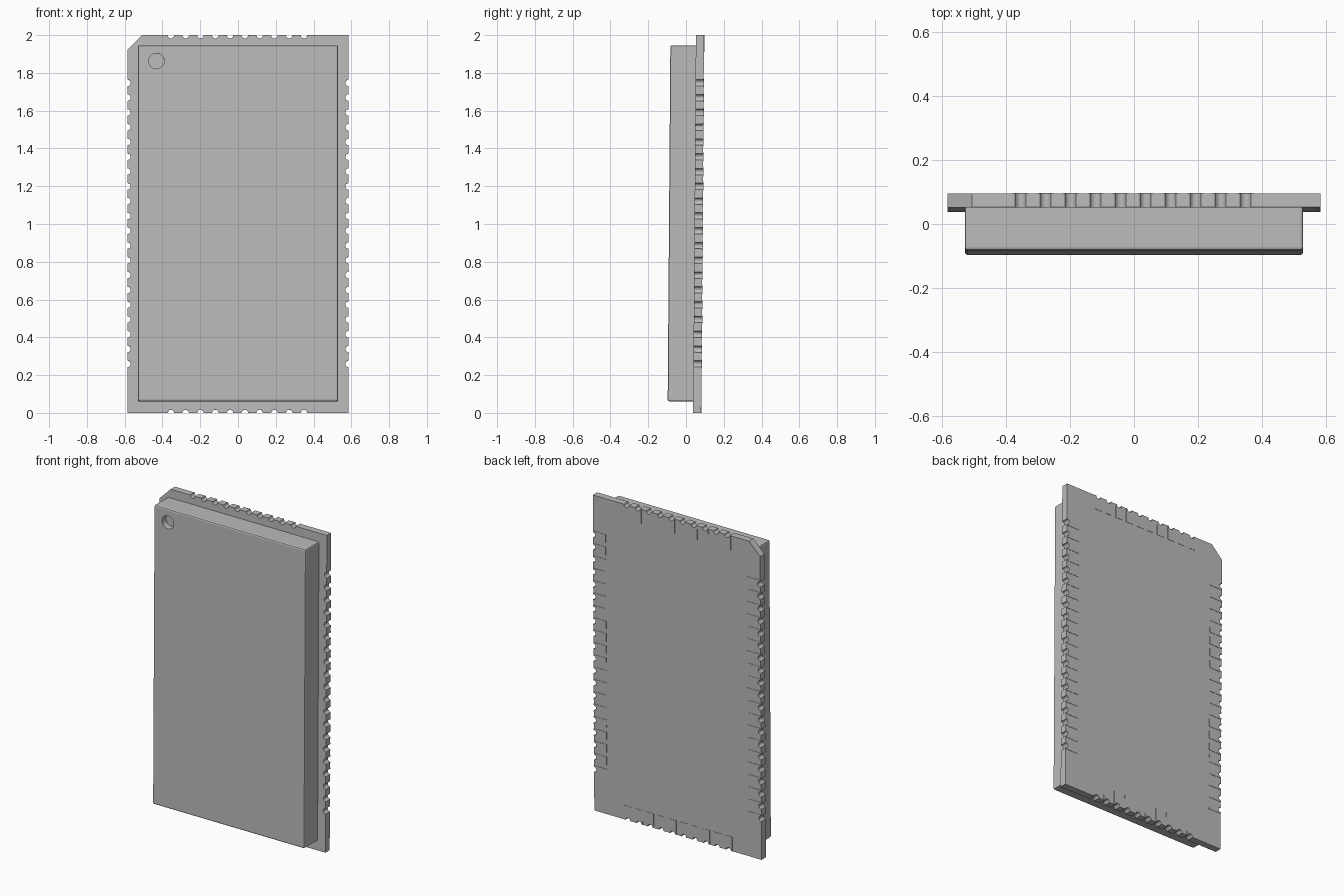
import bpy, bmesh
from math import pi, sin, cos
from mathutils import Matrix, Vector

cube = bpy.data.objects.get("Cube")
if cube:
    bpy.data.objects.remove(cube, do_unlink=True)

grey = bpy.data.materials.new("plain grey")
grey.use_nodes = True
grey.diffuse_color = (0.5, 0.5, 0.5, 1)
grey.node_tree.nodes["Principled BSDF"].inputs["Base Color"].default_value = (0.5, 0.5, 0.5, 1)

# The whole module leans back very slightly about its middle
LEAN = (Matrix.Translation((0, 0, 1)) @ Matrix.Rotation(-0.0075, 4, 'X')
        @ Matrix.Translation((0, 0, -1)))
HALF_W, PITCH, NOTCH = 0.585, 0.0783, 0.017
BACK, FRONT, CAN_FRONT = 0.088, 0.045, -0.09


def finish(name, bm):
    bmesh.ops.recalc_face_normals(bm, faces=bm.faces)
    bm.transform(LEAN)
    mesh = bpy.data.meshes.new(name)
    bm.to_mesh(mesh)
    bm.free()
    mesh.materials.append(grey)
    obj = bpy.data.objects.new(name, mesh)
    bpy.context.collection.objects.link(obj)
    return obj


def extrude_outline(bm, points, y0, y1):
    face = bm.faces.new([bm.verts.new((p.x, y0, p.y)) for p in points])
    made = bmesh.ops.extrude_face_region(bm, geom=[face])["geom"]
    verts = [v for v in made if isinstance(v, bmesh.types.BMVert)]
    bmesh.ops.translate(bm, verts=verts, vec=(0, y1 - y0, 0))


def notch_arc(centre, along, inward):
    """Half-round bite into an edge, ordered along the edge."""
    steps = 8
    return [centre - along * NOTCH * cos(pi * i / steps) + inward * NOTCH * sin(pi * i / steps)
            for i in range(steps + 1)]


# Notch positions, counter-clockwise: bottom, right, top, left
X, Z = Vector((1, 0)), Vector((0, 1))
row = [-0.003 + PITCH * (i - 4.5) for i in range(10)]
column = [1.004 + PITCH * (i - 9.5) for i in range(20)]
edges = [
    ([Vector((x, 0)) for x in row], X, Z),
    ([Vector((HALF_W, z)) for z in column], Z, -X),
    ([Vector((x, 2)) for x in reversed(row)], -X, -Z),
    ([Vector((-HALF_W, z)) for z in reversed(column)], -Z, X),
]
corners = [
    [Vector((HALF_W, 0))],
    [Vector((HALF_W, 2))],
    [Vector((-HALF_W + 0.077, 2)), Vector((-HALF_W, 2 - 0.077))],
    [Vector((-HALF_W, 0))],
]

# Circuit board with notched edges and one clipped corner
outline = []
for (centres, along, inward), corner in zip(edges, corners):
    for c in centres:
        outline += notch_arc(c, along, inward)
    outline += corner
bm = bmesh.new()
extrude_outline(bm, outline, FRONT, BACK)
finish("circuit_board", bm)

# Thin solder pads on the back, one round each notch
bm = bmesh.new()
for centres, along, inward in edges:
    for c in centres:
        side = along * 0.025
        pad = [c - side] + notch_arc(c, along, inward)
        pad += [c + side, c + side + inward * 0.09, c - side + inward * 0.09]
        extrude_outline(bm, pad, BACK - 0.001, BACK + 0.002)
finish("solder_pads", bm)

# Shield can with softened edges
bm = bmesh.new()
bmesh.ops.create_cube(bm, size=1)
size = Vector((1.06, FRONT - CAN_FRONT, 1.885))
bmesh.ops.scale(bm, vec=size, verts=bm.verts)
bmesh.ops.translate(bm, vec=(0, (FRONT + CAN_FRONT) / 2, 1.0025), verts=bm.verts)
soft = [e for e in bm.edges if min(v.co.y for v in e.verts) < 0]
bmesh.ops.bevel(bm, geom=soft, offset=0.009, segments=2, profile=0.5, affect='EDGES')
can = finish("shield_can", bm)

# Round marker recess in the can's upper corner
bm = bmesh.new()
bmesh.ops.create_cone(bm, cap_ends=True, segments=32, radius1=0.041, radius2=0.041, depth=0.08,
                      matrix=Matrix.Translation((-0.432, CAN_FRONT, 1.862))
                      @ Matrix.Rotation(pi / 2, 4, 'X'))
cutter = finish("marker_cutter", bm)
cutter.hide_render = True
cut = can.modifiers.new("marker_recess", 'BOOLEAN')
cut.operation = 'DIFFERENCE'
cut.solver = 'EXACT'
cut.object = cutter
bpy.context.view_layer.objects.active = can
bpy.ops.object.modifier_apply(modifier=cut.name)
bpy.data.objects.remove(cutter, do_unlink=True)
